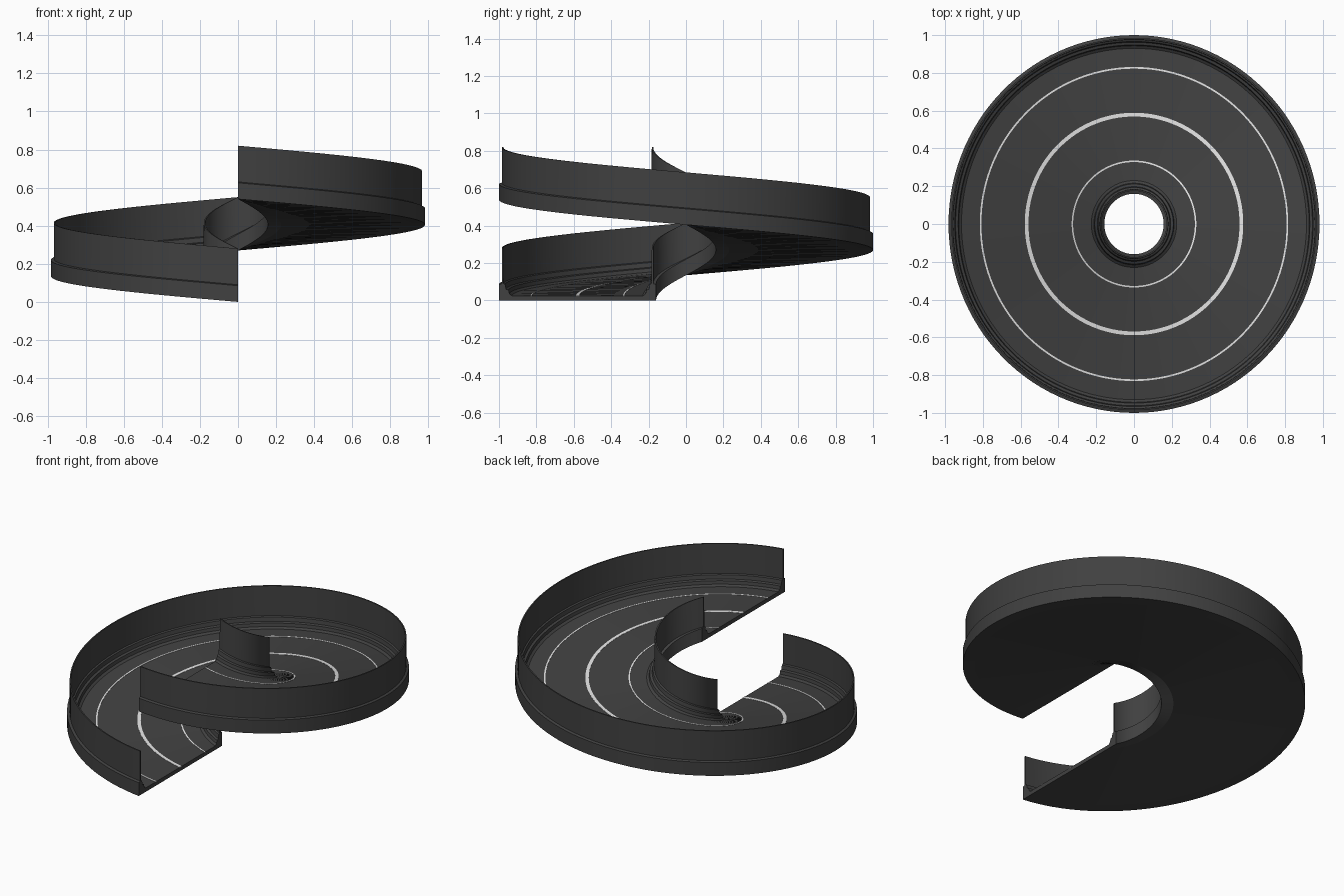
import bpy, bmesh, math

cube = bpy.data.objects.get("Cube")
if cube:
    bpy.data.objects.remove(cube, do_unlink=True)

STEPS = 120       # segments in the full turn
RISE = 0.54       # height gained over the turn
SQUASH = 0.982    # the ramp is slightly narrower in x
FLOOR = 0.025     # road surface above the underside


def material(name, value):
    m = bpy.data.materials.new(name)
    m.use_nodes = True
    color = (value, value, value, 1)
    m.diffuse_color = color
    m.node_tree.nodes["Principled BSDF"].inputs["Base Color"].default_value = color
    return m


asphalt = material("dark asphalt", 0.052)
paint = material("white paint", 0.75)


def helix_sweep(name, profile, mat):
    """Sweep a closed (radius, height) profile one clockwise turn up the helix."""
    bm = bmesh.new()
    rings = []
    for i in range(STEPS + 1):
        t = i / STEPS
        a = -math.pi / 2 - 2 * math.pi * t
        rings.append([bm.verts.new((SQUASH * r * math.cos(a), r * math.sin(a), z + RISE * t))
                      for r, z in profile])
    n = len(profile)
    for p, q in zip(rings, rings[1:]):
        for j in range(n):
            k = (j + 1) % n
            bm.faces.new((p[j], p[k], q[k], q[j]))
    bm.faces.new(rings[0])
    bm.faces.new(rings[-1][::-1])
    bmesh.ops.recalc_face_normals(bm, faces=bm.faces)
    mesh = bpy.data.meshes.new(name)
    bm.to_mesh(mesh)
    bm.free()
    mesh.materials.append(mat)
    obj = bpy.data.objects.new(name, mesh)
    bpy.context.collection.objects.link(obj)
    bpy.ops.object.select_all(action='DESELECT')
    obj.select_set(True)
    bpy.context.view_layer.objects.active = obj
    bpy.ops.object.shade_smooth_by_angle(angle=math.radians(25))
    return obj


INNER, OUTER = 0.16, 1.0

# Road slab, between the two barriers
kerb_width = 0.07
helix_sweep("road_slab", [(INNER + kerb_width, 0), (OUTER - kerb_width, 0),
                          (OUTER - kerb_width, FLOOR), (INNER + kerb_width, FLOOR)], asphalt)

# Barrier section: (distance in from the edge, height), stepped kerb and thin wall
barrier = [(0, 0), (0, 0.085), (0.015, 0.09), (0.015, 0.28), (0.023, 0.28),
           (0.025, 0.09), (0.034, 0.085), (0.038, 0.06), (0.052, 0.055),
           (0.056, 0.035), (kerb_width, FLOOR), (kerb_width, 0)]
helix_sweep("outer_barrier", [(OUTER - d, z) for d, z in barrier], asphalt)
helix_sweep("inner_barrier", [(INNER + d, z) for d, z in barrier], asphalt)

# Painted lane lines
for name, radius, width in (("inner_line", 0.332, 0.008),
                            ("centre_line", 0.579, 0.02),
                            ("outer_line", 0.827, 0.009)):
    a, b = radius - width / 2, radius + width / 2
    helix_sweep(name, [(a, FLOOR - 0.002), (b, FLOOR - 0.002),
                       (b, FLOOR + 0.002), (a, FLOOR + 0.002)], paint)
